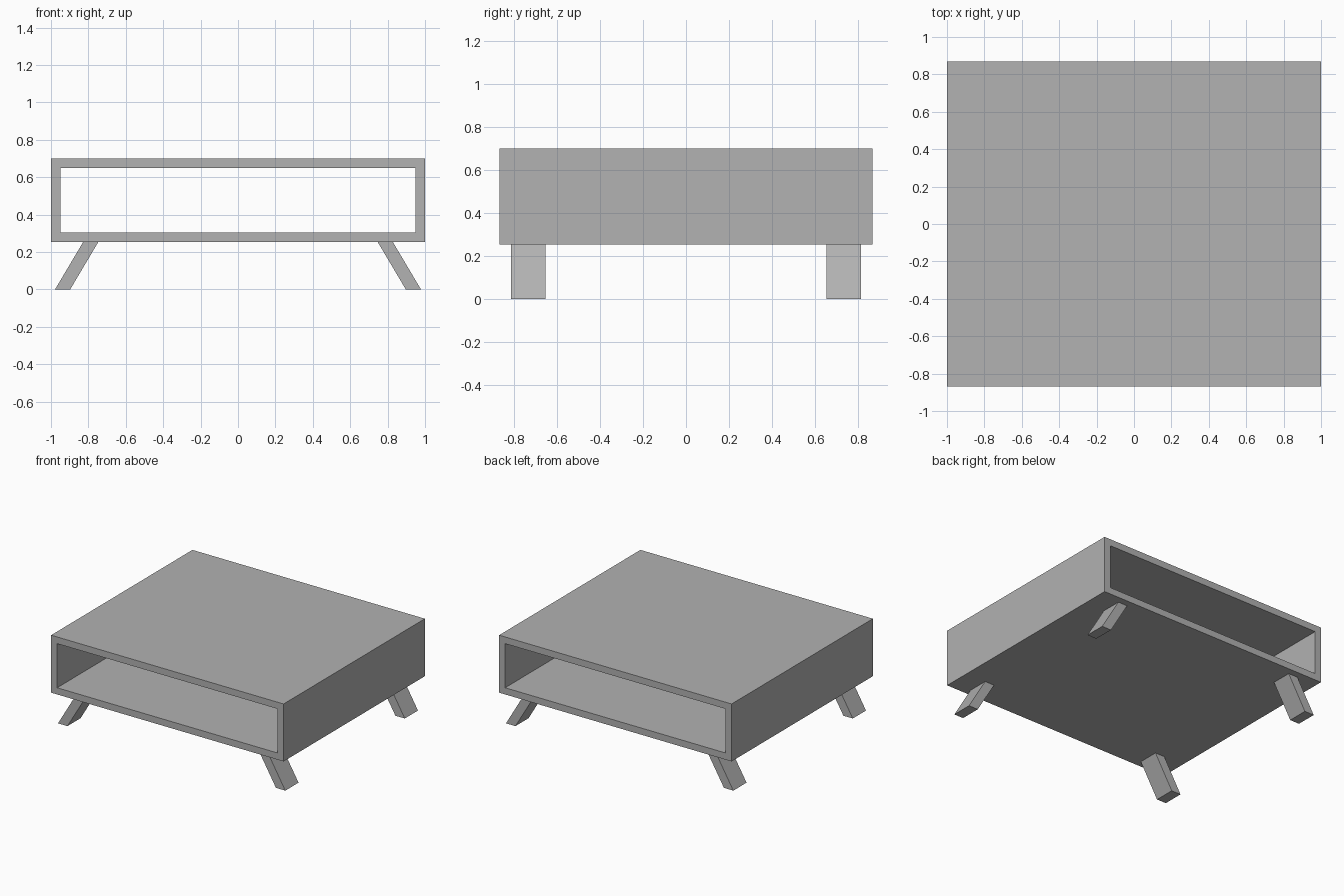
import bpy
import bmesh

if "Cube" in bpy.data.objects:
    bpy.data.objects.remove(bpy.data.objects["Cube"])

grey = bpy.data.materials.new("mid_grey")
grey.diffuse_color = (0.445, 0.445, 0.445, 1)
grey.use_nodes = True
grey.node_tree.nodes["Principled BSDF"].inputs["Base Color"].default_value = grey.diffuse_color


def add_object(name, bm):
    bmesh.ops.recalc_face_normals(bm, faces=bm.faces)
    mesh = bpy.data.meshes.new(name)
    bm.to_mesh(mesh)
    bm.free()
    mesh.materials.append(grey)
    obj = bpy.data.objects.new(name, mesh)
    bpy.context.collection.objects.link(obj)
    return obj


def extrude_y(bm, y0, y1):
    """Move the flat xz profile to y0 and extrude it to y1."""
    for v in bm.verts:
        v.co.y = y0
    ext = bmesh.ops.extrude_face_region(bm, geom=bm.faces[:], use_keep_orig=True)
    for v in ext["geom"]:
        if isinstance(v, bmesh.types.BMVert):
            v.co.y = y1


def rectangle(bm, x, z0, z1):
    return [bm.verts.new((px, 0, pz)) for px, pz in ((-x, z0), (x, z0), (x, z1), (-x, z1))]


# Table body: rectangular tube, open at front and back
bm = bmesh.new()
outer = rectangle(bm, 1.0, 0.253, 0.70)
inner = rectangle(bm, 0.948, 0.305, 0.648)
for i in range(4):
    j = (i + 1) % 4
    bm.faces.new((outer[i], outer[j], inner[j], inner[i]))
extrude_y(bm, -0.868, 0.868)
add_object("table_body", bm)

# Splayed legs: slanted profile, one at each corner
for side, sx in (("left", -1), ("right", 1)):
    for end, sy in (("front", -1), ("back", 1)):
        bm = bmesh.new()
        profile = ((0.978, 0), (0.897, 0), (0.747, 0.253), (0.828, 0.253))
        bm.faces.new([bm.verts.new((sx * x, 0, z)) for x, z in profile])
        extrude_y(bm, sy * 0.653, sy * 0.815)
        add_object(f"{end}_{side}_leg", bm)
